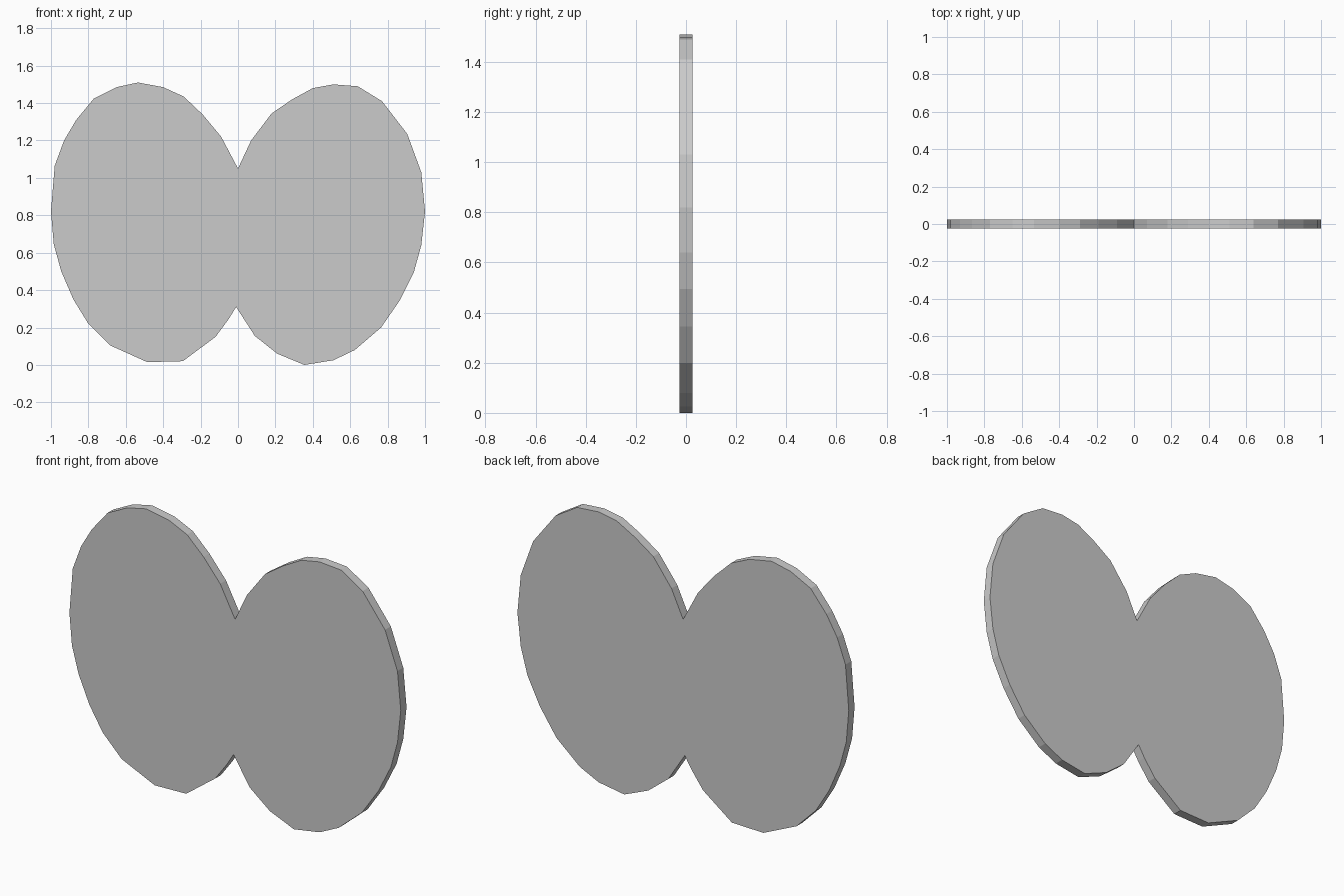
import bpy, bmesh

if "Cube" in bpy.data.objects:
    bpy.data.objects.remove(bpy.data.objects["Cube"])

THICKNESS = 0.05

# Right lobe outline (x, z): top notch clockwise to just before the bottom notch
right_lobe = [
    (0, 1.05), (.07, 1.20), (.18, 1.345), (.29, 1.42), (.40, 1.48), (.51, 1.50),
    (.64, 1.49), (.77, 1.41), (.905, 1.235), (.98, 1.03), (1, .82), (.98, .64),
    (.94, .495), (.865, .345), (.765, .20), (.625, .08), (.51, .025), (.355, 0),
    (.21, .06), (.09, .155)]

# Left lobe outline: bottom notch clockwise back up to the top notch
left_lobe = [
    (-.01, .31), (-.05, .245), (-.12, .15), (-.295, .02), (-.485, .015),
    (-.685, .105), (-.80, .22), (-.88, .35), (-.945, .50), (-.985, .645),
    (-1, .82), (-.98, 1.065), (-.93, 1.20), (-.865, 1.31), (-.77, 1.425),
    (-.65, 1.485), (-.535, 1.51), (-.40, 1.485), (-.29, 1.435), (-.19, 1.34),
    (-.09, 1.22)]


def extruded_plate(name, outline, thickness):
    """Flat-shaded plate: an x-z outline extruded along y, centred on y = 0."""
    bm = bmesh.new()
    face = bm.faces.new([bm.verts.new((x, -thickness / 2, z)) for x, z in outline])
    new = bmesh.ops.extrude_face_region(bm, geom=[face], use_keep_orig=True)["geom"]
    verts = [g for g in new if isinstance(g, bmesh.types.BMVert)]
    bmesh.ops.translate(bm, verts=verts, vec=(0, thickness, 0))
    bmesh.ops.recalc_face_normals(bm, faces=bm.faces)
    mesh = bpy.data.meshes.new(name)
    bm.to_mesh(mesh)
    bm.free()
    obj = bpy.data.objects.new(name, mesh)
    bpy.context.collection.objects.link(obj)
    return obj


# Two-lobed flat plate
extruded_plate("two_lobed_plate", right_lobe + left_lobe, THICKNESS)
